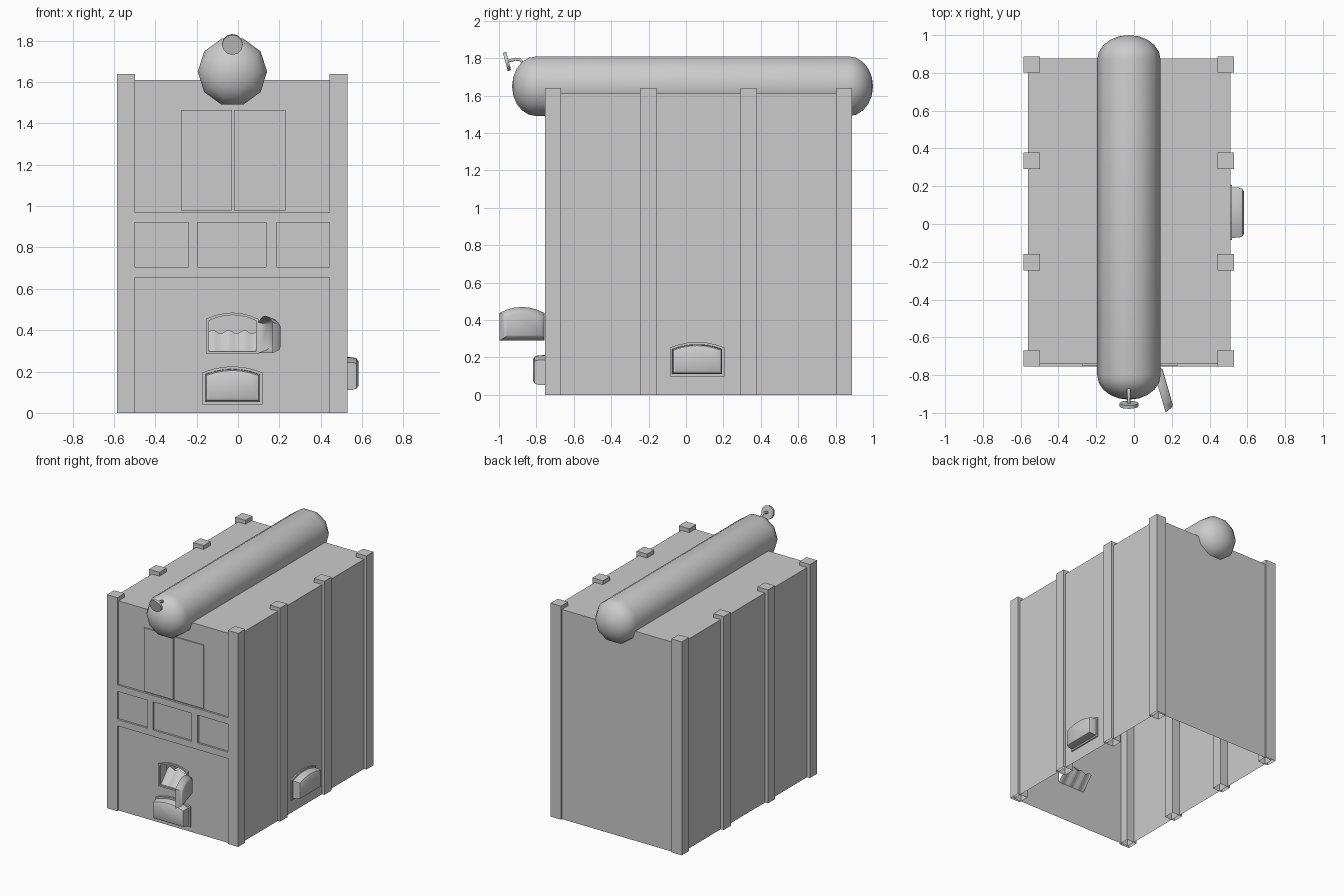
import bpy, bmesh, math
from mathutils import Matrix, Vector

if "Cube" in bpy.data.objects:
    bpy.data.objects.remove(bpy.data.objects["Cube"])

FRONT = -0.74   # recessed front wall plane
CX = -0.027     # centre line of the body


def finish(name, bm, smooth=False, fix=True):
    if fix:
        bmesh.ops.recalc_face_normals(bm, faces=bm.faces)
    me = bpy.data.meshes.new(name)
    bm.to_mesh(me)
    bm.free()
    ob = bpy.data.objects.new(name, me)
    bpy.context.collection.objects.link(ob)
    if smooth:
        bpy.context.view_layer.objects.active = ob
        bpy.ops.object.select_all(action='DESELECT')
        ob.select_set(True)
        bpy.ops.object.shade_smooth_by_angle(angle=math.radians(40))
    return ob


def box(name, x, y, z, drop=()):
    """Box from ranges; drop lists outward directions of faces to leave open."""
    bm = bmesh.new()
    size = Vector((x[1] - x[0], y[1] - y[0], z[1] - z[0]))
    mid = Vector((sum(x) / 2, sum(y) / 2, sum(z) / 2))
    bmesh.ops.create_cube(bm, size=1, matrix=Matrix.Translation(mid) @ Matrix.Diagonal((*size, 1)))
    bm.normal_update()
    gone = [f for f in bm.faces if any(f.normal.dot(Vector(d)) > 0.9 for d in drop)]
    bmesh.ops.delete(bm, geom=gone, context='FACES')
    return finish(name, bm, fix=False)


def arch(half, z0, zs, zt, inset=0.0, n=6):
    """Outline with flat foot and shallow arched top."""
    h, s, t = half - inset, zs - inset * 0.7, zt - inset
    pts = [(-h, z0 + inset), (h, z0 + inset)]
    for i in range(n + 1):
        u = 1 - 2 * i / n
        pts.append((h * u, s + (t - s) * (1 - u * u)))
    return pts


def loft(name, shape, steps, mat, cap=False, smooth=True):
    """Skin arch outlines given as (inset, depth) steps."""
    bm = bmesh.new()
    rings = [[bm.verts.new(mat @ Vector((u, v, d))) for u, v in arch(*shape, i)] for i, d in steps]
    n = len(rings[0])
    for a, b in zip(rings, rings[1:]):
        for k in range(n):
            bm.faces.new((a[k], a[(k + 1) % n], b[(k + 1) % n], b[k]))
    if cap:
        bm.faces.new(rings[-1])
    return finish(name, bm, smooth)


stand = Matrix.Rotation(math.pi / 2, 4, 'X')   # outline upright, facing -y
turn = lambda deg: Matrix.Rotation(math.radians(deg), 4, 'Z')
move = lambda x, y, z=0: Matrix.Translation((x, y, z))

# casing: open underneath, front wall made separately
box("casing", (-0.56, 0.51), (FRONT, 0.875), (0, 1.61), [(0, 0, -1), (0, -1, 0)])

# front wall with the arched firing hole
hole = (0.125, 0.285, 0.455, 0.485)
bm = bmesh.new()
edges = []
for loop in ([(-0.56, 0), (0.51, 0), (0.51, 1.61), (-0.56, 1.61)],
             [(u + CX, v) for u, v in arch(*hole, 0.012)]):
    vs = [bm.verts.new((x, FRONT, z)) for x, z in loop]
    edges += [bm.edges.new((vs[i], vs[(i + 1) % len(vs)])) for i in range(len(vs))]
bmesh.ops.triangle_fill(bm, use_beauty=True, use_dissolve=False, edges=edges, normal=(0, -1, 0))
finish("front_wall", bm)

# upright posts down both sides
for side, x in (("left", (-0.585, -0.497)), ("right", (0.442, 0.53))):
    for i, y in enumerate((-0.712, -0.202, 0.335, 0.844)):
        box(f"{side}_post_{i + 1}", x, (y - 0.043, y + 0.043), (0, 1.64), [(0, 0, -1)])

# raised rails and mullions on the front
for i, z in enumerate(((0.655, 0.705), (0.92, 0.97))):
    box(f"front_rail_{i + 1}", (-0.497, 0.442), (-0.755, FRONT), z)
for i, x in enumerate(((-0.24, -0.195), (0.135, 0.185))):
    box(f"front_mullion_{i + 1}", x, (-0.755, FRONT), (0.705, 0.92))

# double inspection doors
box("upper_door_left", (-0.275, -0.03), (-0.748, FRONT), (0.978, 1.465))
box("upper_door_right", (-0.02, 0.23), (-0.748, FRONT), (0.978, 1.465))

# closed hatches on the front and right side
bulge = [(0.012, 0), (0.014, 0.045), (0.02, 0.064), (0.034, 0.072)]
for name, mat in (("ash_hatch", move(CX, FRONT - 0.005, 0.04) @ stand),
                  ("side_hatch", move(0.51, 0.06, 0.098) @ turn(90) @ stand)):
    shape = (0.146, 0, 0.155, 0.185)
    loft(name + "_frame", shape, [(0, -0.005), (0, 0.01), (0.014, 0.01)], mat, smooth=False)
    loft(name + "_door", shape, bulge, mat, cap=True)

# firing hole surround and its open, hollow door
loft("fire_hole_frame", hole, [(0.012, 0), (0, 0), (0, 0.012), (0.012, 0.012), (0.012, 0)],
     move(CX, FRONT) @ stand, smooth=False)
hinge = move(0.098, -0.757) @ turn(106) @ move(-0.125, 0) @ stand
loft("fire_hole_door", (0.125, 0.29, 0.438, 0.47),
     [(0, 0), (0.004, 0.012), (0.016, 0.04), (0.028, 0.048)], hinge, cap=True)

# sloping fuel bed with a wavy back edge
bm = bmesh.new()
n = 16
rows = []
for t in (0, 1):
    rows.append([bm.verts.new((CX - 0.115 + 0.23 * i / n, FRONT + 0.004 + 0.09 * t,
                 0.292 + t * (0.1 + 0.009 * math.sin(i / n * 6 * math.pi)))) for i in range(n + 1)])
for i in range(n):
    bm.faces.new((rows[0][i], rows[0][i + 1], rows[1][i + 1], rows[1][i]))
finish("fuel_bed", bm)

# ten-sided steam drum with domed ends
bm = bmesh.new()
R, cap_len = 0.168, 0.13
angles = [math.radians(a) for a in (72, 54, 36, 18, 0)]
profile = [(-0.80 - cap_len * math.sin(a), R * math.cos(a)) for a in angles]
profile += [(0.87 + cap_len * math.sin(a), R * math.cos(a)) for a in reversed(angles)]
rings = [[bm.verts.new((CX + r * math.cos(k * math.pi / 5), y, 1.65 + r * math.sin(k * math.pi / 5)))
          for k in range(10)] for y, r in profile]
for a, b in zip(rings, rings[1:]):
    for k in range(10):
        bm.faces.new((a[k], a[(k + 1) % 10], b[(k + 1) % 10], b[k]))
for ring, y in ((rings[0], -0.80 - cap_len), (rings[-1], 0.87 + cap_len)):
    tip = bm.verts.new((CX, y, 1.65))
    for k in range(10):
        bm.faces.new((ring[k], ring[(k + 1) % 10], tip))
finish("steam_drum", bm, True)

# valve hand wheel and bent stem on the drum end
bm = bmesh.new()
bmesh.ops.create_cone(bm, cap_ends=True, segments=12, radius1=0.05, radius2=0.05, depth=0.018,
                      matrix=move(CX, -0.957, 1.782) @ Matrix.Rotation(math.radians(105), 4, 'X'))
finish("valve_wheel", bm, True)
curve = bpy.data.curves.new("valve_stem", 'CURVE')
curve.dimensions = '3D'
curve.bevel_depth = 0.009
curve.bevel_resolution = 1
path = [(-0.955, 1.783), (-0.91, 1.795), (-0.885, 1.79), (-0.865, 1.765), (-0.85, 1.72)]
spline = curve.splines.new('POLY')
spline.points.add(len(path) - 1)
for p, (y, z) in zip(spline.points, path):
    p.co = (CX, y, z, 1)
bpy.context.collection.objects.link(bpy.data.objects.new("valve_stem", curve))
